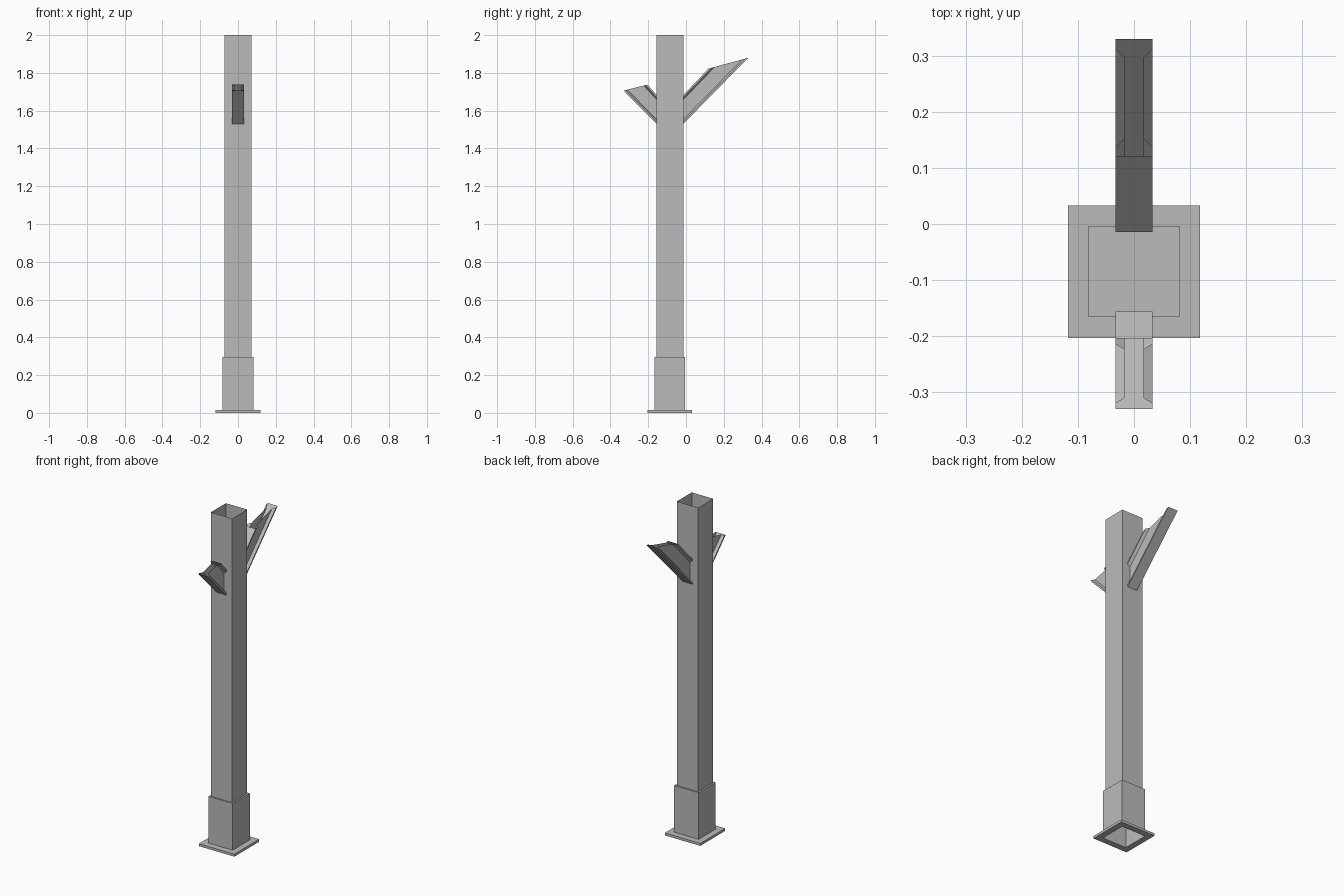
import bpy
import bmesh
from mathutils import Vector

default = bpy.data.objects.get("Cube")
if default:
    bpy.data.objects.remove(default, do_unlink=True)

# One painted steel colour
steel = bpy.data.materials.new("grey_steel")
steel.use_nodes = True
steel.diffuse_color = (0.5, 0.5, 0.5, 1)
steel.node_tree.nodes["Principled BSDF"].inputs["Base Color"].default_value = steel.diffuse_color

POST_Y = -0.085      # post axis
POST_HALF = 0.071


def loft(name, rings, closed=False, cap=False):
    """Skin a row of point rings into a thin open shell."""
    bm = bmesh.new()
    loops = [[bm.verts.new(p) for p in ring] for ring in rings]
    pairs = list(zip(loops, loops[1:]))
    if closed:
        pairs.append((loops[-1], loops[0]))
    for low, high in pairs:
        n = len(low)
        for i in range(n):
            j = (i + 1) % n
            bm.faces.new((low[i], low[j], high[j], high[i]))
    if cap:
        bm.faces.new(loops[-1])
    mesh = bpy.data.meshes.new(name)
    bm.to_mesh(mesh)
    bm.free()
    mesh.materials.append(steel)
    obj = bpy.data.objects.new(name, mesh)
    bpy.context.collection.objects.link(obj)
    return obj


def square(half, z):
    corners = ((-1, -1), (1, -1), (1, 1), (-1, 1))
    return [(half * x, POST_Y + half * y, z) for x, y in corners]


# Base plate with a square hole, capped sleeve, and open tube post
plate, sleeve, thick, sleeve_top = 0.118, 0.081, 0.015, 0.295
loft("base_plate", [square(sleeve, 0), square(plate, 0),
                    square(plate, thick), square(sleeve, thick)], closed=True)
loft("base_sleeve", [square(sleeve, thick), square(sleeve, sleeve_top)], cap=True)
loft("post", [square(POST_HALF, sleeve_top), square(POST_HALF, 2)])

# I-beam outline: half width and height fraction, mirrored to the other side
right_side = [(0.033, 0), (0.033, 0.08), (0.017, 0.157),
              (0.017, 0.843), (0.033, 0.92), (0.033, 1)]
section = right_side + [(-x, f) for x, f in reversed(right_side)]


def arm(name, side, lower_tip, upper_tip):
    """Sloping open I-beam: upright cut at the post, slanted cut at the tip."""
    y = POST_Y + side * POST_HALF
    foot = Vector((0, y, 1.53))
    head = Vector((0, y, 1.683))
    outline = section if side < 0 else section[::-1]

    def ring(a, b):
        return [a.lerp(b, f) + Vector((x, 0, 0)) for x, f in outline]

    loft(name, [ring(foot, head),
                ring(Vector((0, *lower_tip)), Vector((0, *upper_tip)))])


arm("back_arm", 1, (0.33, 1.88), (0.12, 1.823))
arm("front_arm", -1, (-0.33, 1.706), (-0.204, 1.738))
